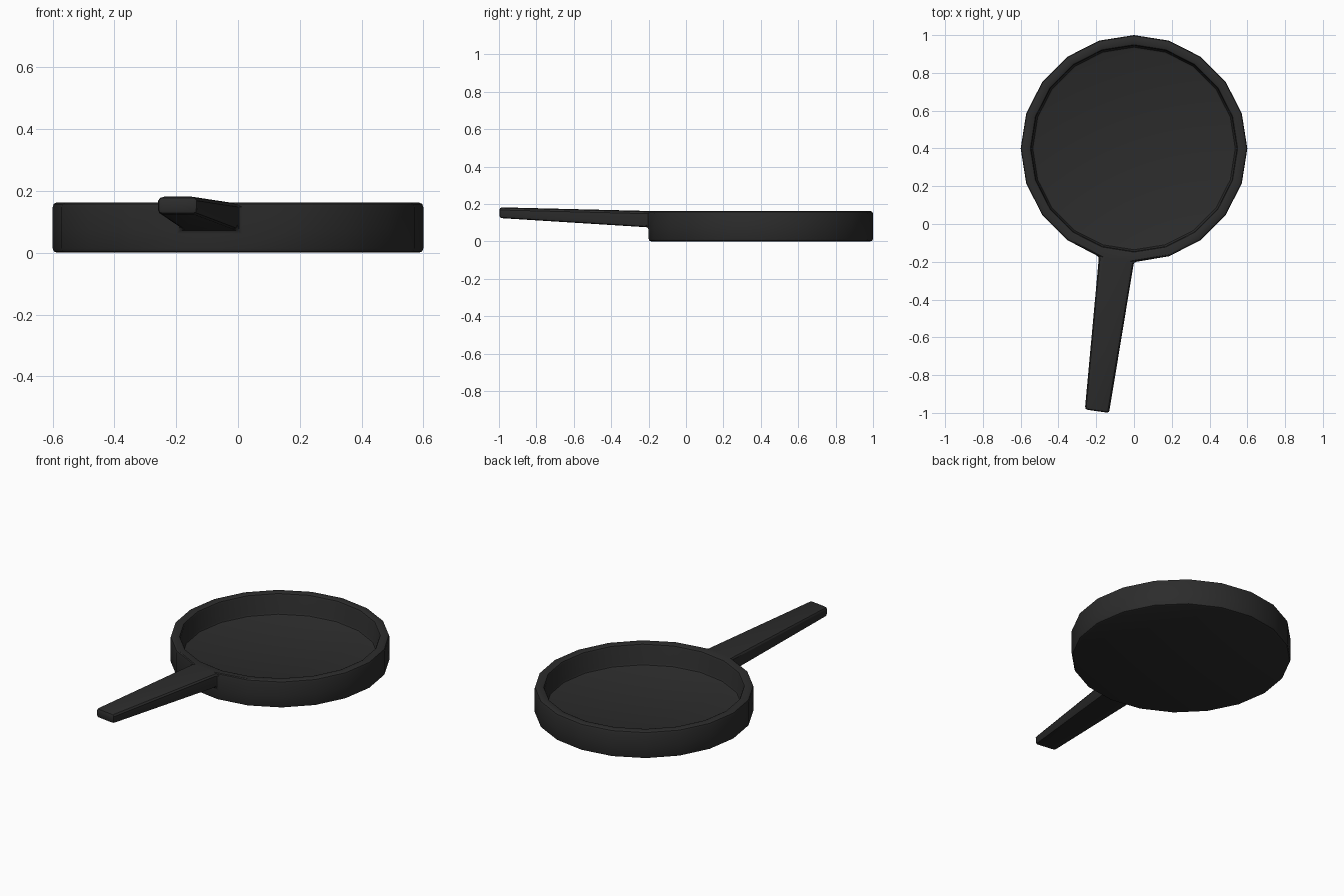
import bpy, bmesh
from math import cos, sin, pi, radians

if "Cube" in bpy.data.objects:
    bpy.data.objects.remove(bpy.data.objects["Cube"])

SIDES = 20
bm = bmesh.new()


def ring(radius, z):
    return [bm.verts.new((radius * cos(2 * pi * i / SIDES),
                          0.4 + radius * sin(2 * pi * i / SIDES), z))
            for i in range(SIDES)]


# Pan bowl: rings from outer bottom, over the rim, to the inner floor
profile = [(0.6, 0.005), (0.6, 0.08), (0.6, 0.167), (0.545, 0.167), (0.54, 0.04)]
rings = [ring(r, z) for r, z in profile]
HANDLE = 14  # wall segment from which the handle grows
for k, (a, b) in enumerate(zip(rings, rings[1:])):
    for i in range(SIDES):
        if k == 1 and i == HANDLE:
            continue
        j = (i + 1) % SIDES
        bm.faces.new((a[i], a[j], b[j], b[i]))
bm.faces.new(rings[0][::-1])
bm.faces.new(rings[-1])

# Handle: tapered extension of the upper wall segment
i, j = HANDLE, HANDLE + 1
base = [rings[1][i], rings[1][j], rings[2][j], rings[2][i]]
tip = [bm.verts.new(p) for p in ((-0.26, -0.982, 0.13), (-0.132, -1.0, 0.13),
                                 (-0.132, -1.0, 0.187), (-0.26, -0.982, 0.187))]
for n in range(4):
    m = (n + 1) % 4
    bm.faces.new((base[n], base[m], tip[m], tip[n]))
bm.faces.new(tip)
bmesh.ops.translate(bm, verts=bm.verts, vec=(0, 0, -0.005))
bmesh.ops.recalc_face_normals(bm, faces=bm.faces)

mesh = bpy.data.meshes.new("frying_pan")
bm.to_mesh(mesh)
bm.free()
pan = bpy.data.objects.new("frying_pan", mesh)
bpy.context.collection.objects.link(pan)

# Softened edges
bevel = pan.modifiers.new("soft_edges", 'BEVEL')
bevel.width = 0.014
bevel.segments = 2
bevel.limit_method = 'ANGLE'
bevel.angle_limit = radians(30)

bpy.context.view_layer.objects.active = pan
pan.select_set(True)
bpy.ops.object.modifier_apply(modifier=bevel.name)
bpy.ops.object.shade_smooth_by_angle(angle=radians(30))

# Dark cast iron
iron = bpy.data.materials.new("cast_iron")
iron.diffuse_color = (0.025, 0.025, 0.025, 1)
iron.use_nodes = True
iron.node_tree.nodes["Principled BSDF"].inputs["Base Color"].default_value = iron.diffuse_color
mesh.materials.append(iron)
